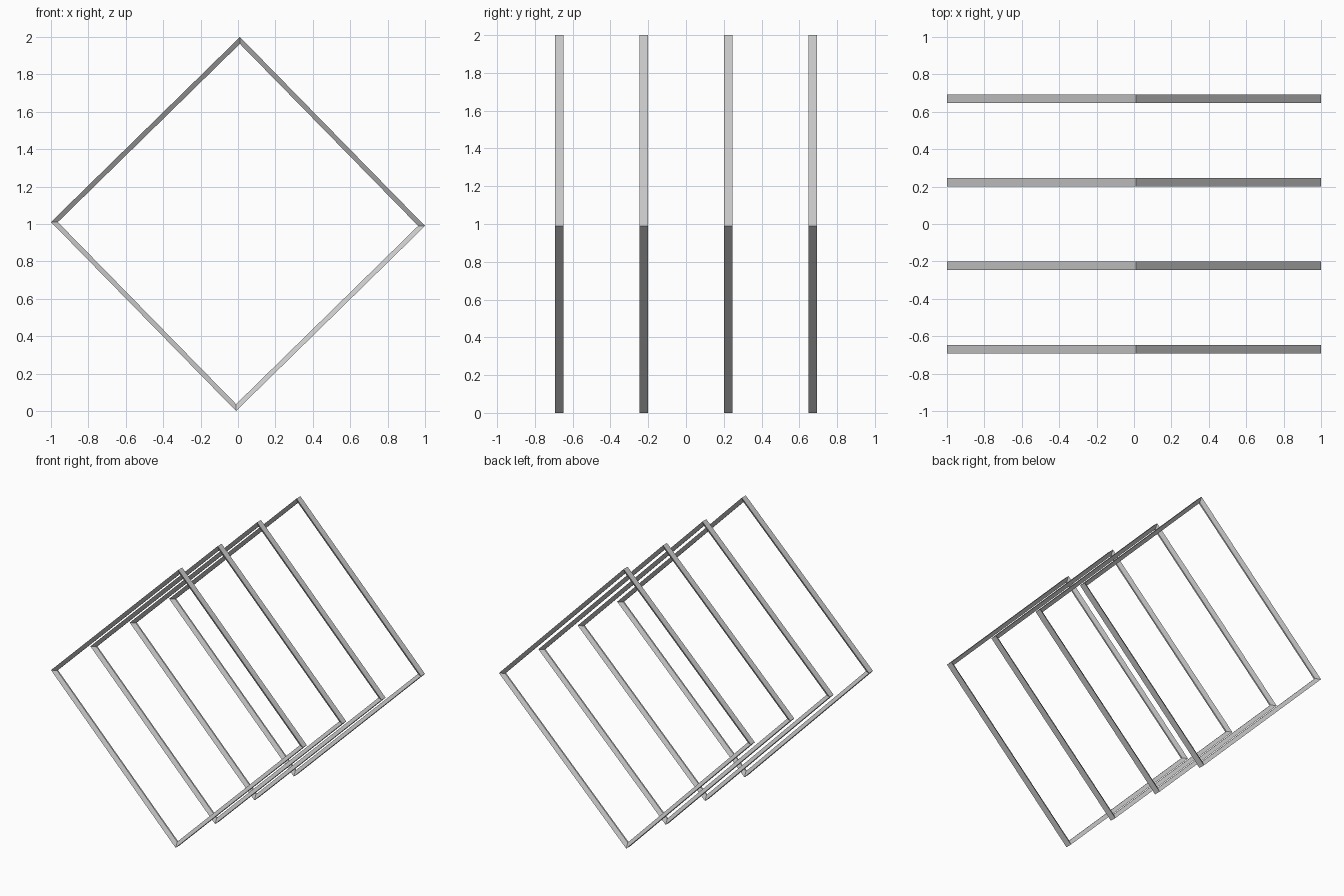
import bpy, bmesh, math

if "Cube" in bpy.data.objects:
    bpy.data.objects.remove(bpy.data.objects["Cube"])

TILT = math.radians(-0.6)   # slight turn of each square frame
HALF = 0.0225               # half width of the flat outer face
DEPTH = 0.026               # bar thickness, outside to inside

# Bar cross-section: (depth inward, y offset) - flat outside, tapering inside
PROFILE = [(0, -HALF), (0, HALF), (DEPTH, 0.005), (DEPTH, -0.005)]


def diamond_frame(name, y):
    """Closed square ring standing on one corner, mitred at its four corners."""
    bm = bmesh.new()
    rings = []
    for k in range(4):
        a = TILT + k * math.pi / 2
        ring = []
        for d, dy in PROFILE:
            r = 1 - d * math.sqrt(2)
            ring.append(bm.verts.new((r * math.cos(a), dy, 1 + r * math.sin(a))))
        rings.append(ring)
    for k in range(4):
        p, q = rings[k], rings[(k + 1) % 4]
        for i in range(4):
            j = (i + 1) % 4
            bm.faces.new((p[i], p[j], q[j], q[i]))
    bmesh.ops.recalc_face_normals(bm, faces=bm.faces)
    mesh = bpy.data.meshes.new(name)
    bm.to_mesh(mesh)
    bm.free()
    obj = bpy.data.objects.new(name, mesh)
    obj.location.y = y
    bpy.context.collection.objects.link(obj)


# Four identical frames in a row from front to back
for n, y in enumerate((-0.67, -0.223, 0.223, 0.67), 1):
    diamond_frame(f"diamond_frame_{n}", y)
